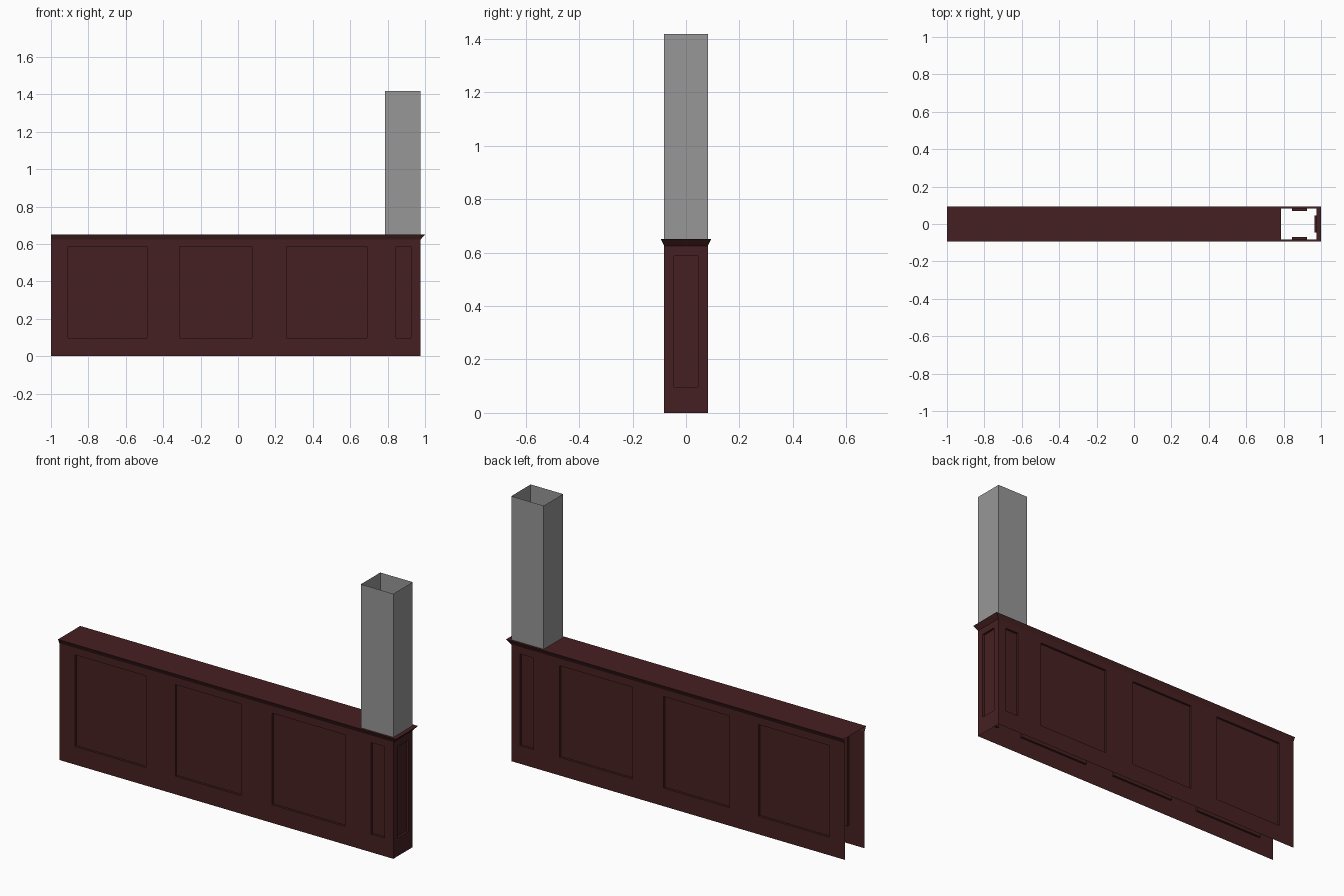
import bpy
import bmesh
from mathutils import Matrix, Vector

cube = bpy.data.objects.get("Cube")
if cube:
    bpy.data.objects.remove(cube, do_unlink=True)

# Main dimensions
LEFT, RIGHT, HALF = -1.0, 0.977, 0.082
WALL_TOP, CAP_TOP, CAP_HALF, CAP_RIGHT = 0.625, 0.65, 0.094, 1.0
COLUMN_LEFT, COLUMN_TOP = 0.785, 1.418
PANEL_Z = (0.097, 0.587)
PANEL_DEPTH = 0.012


def make_material(name, rgb):
    mat = bpy.data.materials.new(name)
    mat.use_nodes = True
    mat.diffuse_color = (*rgb, 1)
    mat.node_tree.nodes["Principled BSDF"].inputs["Base Color"].default_value = (*rgb, 1)
    return mat


wood = make_material("dark red wood", (0.061, 0.0145, 0.016))
grey = make_material("column grey", (0.31, 0.31, 0.31))


def finish(bm, name, mat):
    bmesh.ops.remove_doubles(bm, verts=bm.verts, dist=0.0001)
    mesh = bpy.data.meshes.new(name)
    bm.to_mesh(mesh)
    bm.free()
    mesh.materials.append(mat)
    obj = bpy.data.objects.new(name, mesh)
    bpy.context.collection.objects.link(obj)
    return obj


def quad(bm, *points):
    return bm.faces.new([bm.verts.new(p) for p in points])


def panelled_sheet(name, start, end, panels, matrix):
    """Upright sheet facing -y, with square-edged recessed panels."""
    bm = bmesh.new()
    xs = [start] + [x for p in panels for x in p] + [end]
    zs = [0, *PANEL_Z, WALL_TOP]
    push = Vector((0, PANEL_DEPTH, 0))
    for i, (x0, x1) in enumerate(zip(xs, xs[1:])):
        for j, (z0, z1) in enumerate(zip(zs, zs[1:])):
            ring = [Vector(p) for p in ((x0, 0, z0), (x1, 0, z0), (x1, 0, z1), (x0, 0, z1))]
            if i % 2 and j == 1:
                inner = [p + push for p in ring]
                quad(bm, *inner)
                for k in range(4):
                    n = (k + 1) % 4
                    quad(bm, ring[k], ring[n], inner[n], inner[k])
            else:
                quad(bm, *ring)
    bm.transform(matrix)
    if matrix.determinant() < 0:
        bmesh.ops.reverse_faces(bm, faces=bm.faces)
    return finish(bm, name, wood)


# Long wall faces and the closed end
side_panels = [(-0.908, -0.486), (-0.314, 0.076), (0.258, 0.691), (0.846, 0.926)]
front = Matrix.Translation((0, -HALF, 0))
panelled_sheet("wall_front", LEFT, RIGHT, side_panels, front)
panelled_sheet("wall_back", LEFT, RIGHT, side_panels, Matrix.Scale(-1, 4, (0, 1, 0)) @ front)
turn = Matrix.Translation((RIGHT, 0, 0)) @ Matrix.Rotation(1.5707963, 4, "Z")
panelled_sheet("wall_end", -HALF, HALF, [(-0.045, 0.045)], turn)

# Flared moulding around three sides
bm = bmesh.new()
low = [(LEFT, -HALF), (RIGHT, -HALF), (RIGHT, HALF), (LEFT, HALF)]
high = [(LEFT, -CAP_HALF), (CAP_RIGHT, -CAP_HALF), (CAP_RIGHT, CAP_HALF), (LEFT, CAP_HALF)]
for k in range(3):
    quad(bm, (*low[k], WALL_TOP), (*low[k + 1], WALL_TOP),
         (*high[k + 1], CAP_TOP), (*high[k], CAP_TOP))
finish(bm, "cap_moulding", wood)

# Flat cap with an opening under the column
bm = bmesh.new()
xs = [LEFT, COLUMN_LEFT, RIGHT, CAP_RIGHT]
ys = [-CAP_HALF, -HALF, HALF, CAP_HALF]
for i in range(3):
    for j in range(3):
        if (i, j) != (1, 1):
            quad(bm, (xs[i], ys[j], CAP_TOP), (xs[i + 1], ys[j], CAP_TOP),
                 (xs[i + 1], ys[j + 1], CAP_TOP), (xs[i], ys[j + 1], CAP_TOP))
finish(bm, "cap_top", wood)

# Hollow square column, open at both ends
bm = bmesh.new()
ring = [(COLUMN_LEFT, -HALF), (RIGHT, -HALF), (RIGHT, HALF), (COLUMN_LEFT, HALF)]
for k in range(4):
    a, b = ring[k], ring[(k + 1) % 4]
    quad(bm, (*a, CAP_TOP), (*b, CAP_TOP), (*b, COLUMN_TOP), (*a, COLUMN_TOP))
finish(bm, "column", grey)
